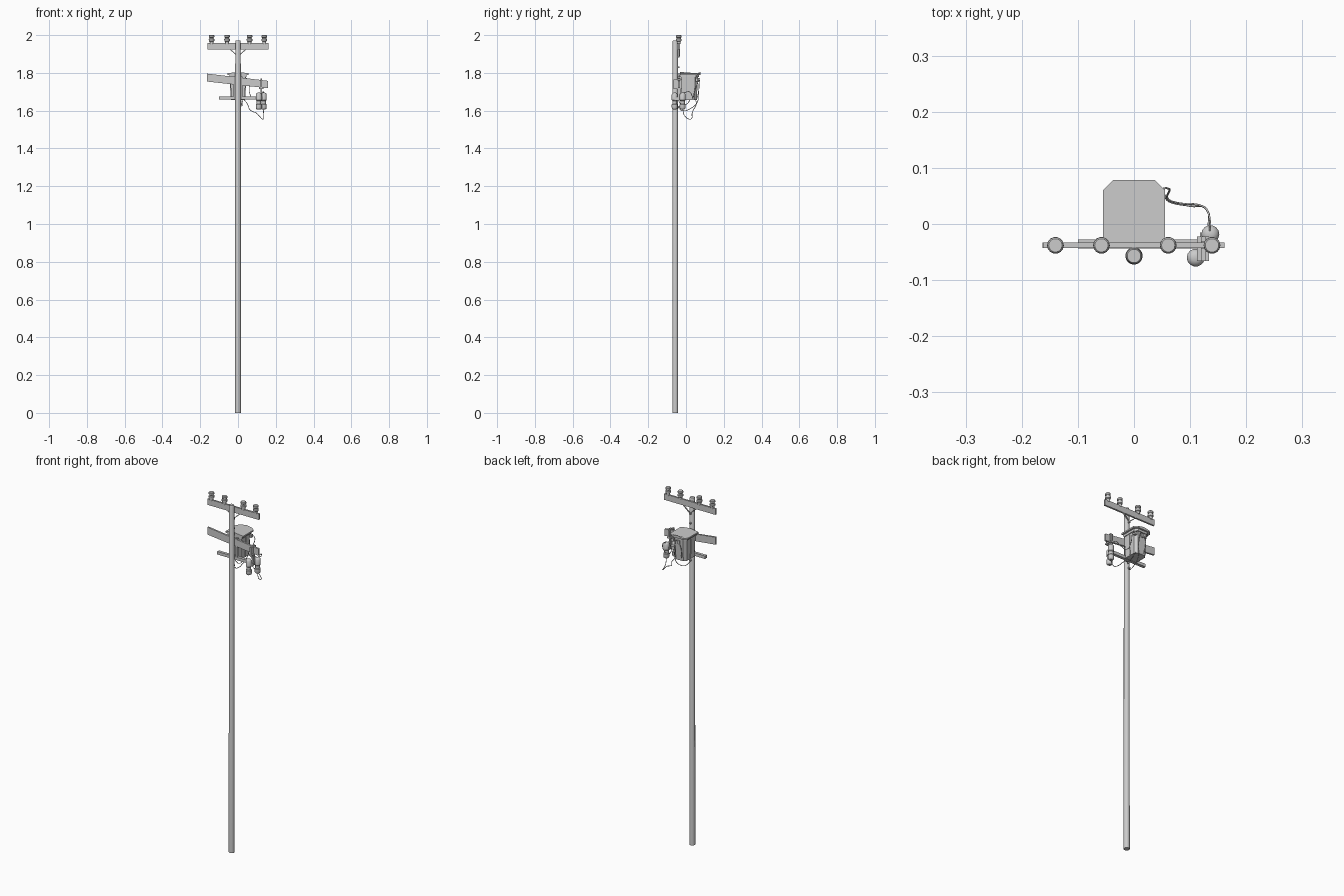
import bpy, bmesh, math
from mathutils import Vector


def finish(bm, name):
    bmesh.ops.recalc_face_normals(bm, faces=bm.faces)
    me = bpy.data.meshes.new(name)
    bm.to_mesh(me)
    bm.free()
    ob = bpy.data.objects.new(name, me)
    bpy.context.collection.objects.link(ob)
    return ob


def smooth(ob):
    bpy.ops.object.select_all(action='DESELECT')
    ob.select_set(True)
    bpy.context.view_layer.objects.active = ob
    bpy.ops.object.shade_smooth_by_angle(angle=math.radians(35))


def loft(name, rings):
    """Skin equal-length rings of points and cap both ends."""
    bm = bmesh.new()
    vs = [[bm.verts.new(p) for p in r] for r in rings]
    n = len(vs[0])
    for a, b in zip(vs, vs[1:]):
        for i in range(n):
            bm.faces.new((a[i], a[(i + 1) % n], b[(i + 1) % n], b[i]))
    bm.faces.new(vs[0][::-1])
    bm.faces.new(vs[-1])
    return finish(bm, name)


def turned(name, x, y, profile, sides=14):
    rings = [[(x + r * math.cos(math.tau * i / sides), y + r * math.sin(math.tau * i / sides), z)
              for i in range(sides)] for r, z in profile]
    ob = loft(name, rings)
    smooth(ob)
    return ob


def box(name, lo, hi, tilt=0.0):
    lo, hi = Vector(lo), Vector(hi)
    bm = bmesh.new()
    bmesh.ops.create_cube(bm, size=1)
    bmesh.ops.scale(bm, vec=hi - lo, verts=bm.verts)
    ob = finish(bm, name)
    ob.location = (lo + hi) / 2
    ob.rotation_euler.y = tilt
    return ob


def strut(name, a, b, w, t):
    a, b = Vector(a), Vector(b)
    ob = box(name, (0, 0, 0), (w, t, (b - a).length))
    ob.location = (a + b) / 2
    ob.rotation_euler = (b - a).to_track_quat('Z', 'Y').to_euler()
    return ob


def wire(name, pts, r=0.0018):
    cu = bpy.data.curves.new(name, 'CURVE')
    cu.dimensions = '3D'
    cu.bevel_depth = r
    cu.bevel_resolution = 1
    cu.resolution_u = 5
    cu.use_fill_caps = True
    sp = cu.splines.new('BEZIER')
    sp.bezier_points.add(len(pts) - 1)
    for bp, p in zip(sp.bezier_points, pts):
        bp.co = p
        bp.handle_left_type = bp.handle_right_type = 'AUTO'
    ob = bpy.data.objects.new(name, cu)
    bpy.context.collection.objects.link(ob)


def outline(w, y0, y1, c, z, ridge=0.0):
    """Box plan with chamfered rear corners and a centre point on front and back."""
    return [(-w, y0, z), (0, y0, z + ridge), (w, y0, z), (w, y1 - c, z), (w - c, y1, z),
            (0, y1, z + ridge), (c - w, y1, z), (-w, y1 - c, z)]


# Pole with through-bolts
turned("pole", 0, -0.057, [(0.0155, 0), (0.0145, 1.965), (0.012, 1.972)], 16)
for z in (1.94, 1.885, 1.83, 1.765, 1.667, 1.62):
    box("pole_bolt", (-0.004, -0.046, z - 0.004), (0.004, -0.034, z + 0.004))

# Top crossarm with braces and insulators
box("crossarm", (-0.162, -0.043, 1.923), (0.161, -0.033, 1.957))
for s in (-1, 1):
    strut("crossarm_brace", (s * 0.048, -0.036, 1.93), (0, -0.036, 1.888), 0.006, 0.004)
for x in (-0.14, -0.058, 0.061, 0.139):
    turned("insulator", x, -0.038, [(0.009, 1.952), (0.010, 1.966), (0.0145, 1.969), (0.0150, 1.979),
                                    (0.0115, 1.982), (0.0115, 1.986), (0.0145, 1.989), (0.0145, 1.997), (0.012, 2.0)])

# Sagging lower board, slightly narrower at its right end
loft("slanted_board", [[(x, -0.043, z0), (x, -0.033, z0), (x, -0.033, z1), (x, -0.043, z1)]
                       for x, z0, z1 in ((-0.163, 1.754, 1.796), (0.158, 1.719, 1.758))])
# Support rail
box("support_rail", (-0.10, -0.044, 1.658), (0.13, -0.028, 1.675))

# Transformer case: tapered body, rim and shallow gabled lid
loft("transformer_body", [outline(0.036, -0.024, 0.057, 0.013, 1.657),
                          outline(0.041, -0.028, 0.064, 0.015, 1.79)])
loft("transformer_rim", [outline(0.045, -0.029, 0.068, 0.016, 1.778),
                         outline(0.045, -0.029, 0.068, 0.016, 1.79)])
loft("transformer_lid", [outline(0.055, -0.033, 0.078, 0.018, 1.79),
                         outline(0.055, -0.033, 0.078, 0.018, 1.798, 0.007)])
for s in (-1, 1):
    strut("body_rib", (s * 0.0365, 0.012, 1.662), (s * 0.0405, 0.012, 1.78), 0.006, 0.006)
    box("mounting_bracket", (s * 0.02 - 0.004, -0.044, 1.675), (s * 0.02 + 0.004, -0.022, 1.78))
# Rear and side terminals
box("rear_terminal", (-0.006, 0.056, 1.752), (0.006, 0.069, 1.772))
box("side_terminal", (0.034, 0.050, 1.755), (0.048, 0.064, 1.772))

# Fuse bracket and cutouts hanging at the right end
box("fuse_bracket", (0.118, -0.06, 1.655), (0.128, -0.015, 1.672))
box("fuse_post", (0.119, -0.044, 1.66), (0.128, -0.030, 1.77))
box("fuse_clamp", (0.112, -0.066, 1.716), (0.134, -0.022, 1.724))
box("fuse_clamp_plate", (0.119, -0.066, 1.716), (0.127, -0.022, 1.764))
for x, y in ((0.136, -0.018), (0.110, -0.060)):
    turned("fuse_cutout", x, y, [(0.009, 1.606), (0.014, 1.610), (0.0160, 1.616), (0.0160, 1.632), (0.0125, 1.636),
                                 (0.0125, 1.652), (0.0160, 1.656), (0.0160, 1.686), (0.012, 1.692), (0.006, 1.695)])

# Cables
wire("feed_cable", [(0.044, 0.060, 1.765), (0.058, 0.064, 1.76), (0.060, 0.045, 1.70), (0.080, 0.037, 1.665),
                    (0.118, 0.033, 1.675), (0.133, 0.018, 1.70), (0.135, -0.015, 1.693)])
wire("drop_cable", [(0.030, 0.050, 1.66), (0.050, 0.055, 1.635), (0.063, 0.040, 1.605), (0.100, 0.032, 1.585),
                    (0.130, 0.025, 1.555), (0.133, -0.005, 1.57), (0.136, -0.018, 1.61)])
wire("rear_cable", [(0, 0.066, 1.765), (0.010, 0.071, 1.772), (0.022, 0.069, 1.74), (0.026, 0.066, 1.69),
                    (0.020, 0.060, 1.645), (0.014, 0.030, 1.615), (0.008, -0.02, 1.60), (0.0, -0.045, 1.62)])
wire("rear_loop", [(0, 0.066, 1.76), (-0.012, 0.070, 1.75), (-0.018, 0.066, 1.70), (-0.012, 0.059, 1.665)])
wire("ground_cable", [(0.02, 0.02, 1.66), (0.026, 0.01, 1.64), (0.02, -0.02, 1.63), (0.006, -0.044, 1.665)])
